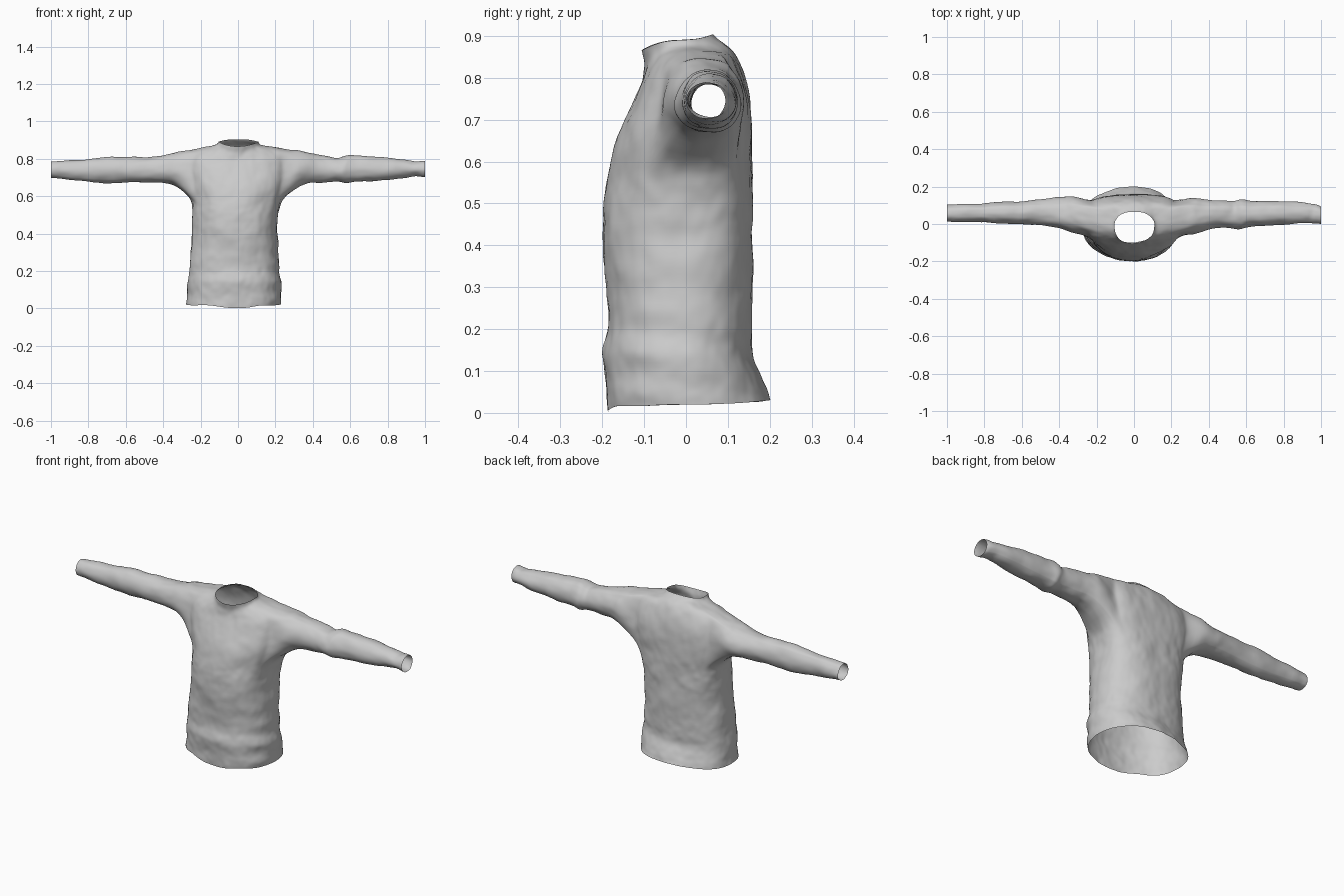
import bpy, bmesh
from math import sin, cos, pi, atan2

if "Cube" in bpy.data.objects:
    bpy.data.objects.remove(bpy.data.objects["Cube"])

N = 48          # columns round the body
STEP = 2        # row subdivision below the armpit

# Body rings: z front, z side, z back, x left, x right, y front, y back, y centre
LOWER = [
    (.008, .020, .030, -.280, .228, -.188, .200, .00),
    (.060, .060, .060, -.274, .232, -.190, .190, .00),
    (.140, .140, .130, -.268, .228, -.202, .158, .00),
    (.200, .200, .190, -.264, .222, -.187, .160, .00),
    (.300, .300, .290, -.254, .217, -.187, .166, .00),
    (.420, .420, .420, -.243, .209, -.201, .169, .01),
    (.510, .510, .510, -.243, .218, -.196, .170, .03),
]
UPPER = [
    (.575, .585, .590, -.250, .240, -.185, .167, .045),   # armpit
    (.630, .660, .660, -.275, .268, -.172, .164, .05),
    (.680, .720, .720, -.285, .280, -.155, .160, .05),
    (.725, .785, .785, -.285, .280, -.135, .148, .05),
    (.770, .848, .845, -.270, .270, -.115, .120, .05),    # shoulder
    (.800, .863, .868, -.190, .190, -.105, .102, .03),
    (.828, .870, .882, -.120, .122, -.098, .086, .00),    # neck base
    (.848, .882, .892, -.106, .110, -.102, .072, -.01),
    (.866, .890, .903, -.102, .108, -.106, .064, -.01),   # collar edge
]
# Sleeve rings: distance from centre, z low, z high, y low, y high
LEFT = [
    (.32, .645, .842, -.055, .153), (.37, .667, .820, -.035, .147),
    (.44, .674, .811, -.022, .141), (.52, .672, .810, -.010, .132),
    (.62, .669, .810, -.002, .124), (.72, .668, .807, .003, .119),
    (.82, .676, .799, .008, .113), (.91, .688, .791, .010, .108),
    (.97, .696, .784, .013, .104), (1.0, .699, .782, .014, .103),
]
RIGHT = [
    (.32, .645, .848, -.062, .150), (.37, .668, .836, -.035, .138),
    (.44, .668, .822, -.020, .126), (.50, .678, .808, -.022, .122),
    (.545, .676, .800, -.034, .123), (.575, .662, .822, -.032, .137),
    (.61, .674, .820, -.022, .124), (.70, .676, .813, -.012, .128),
    (.80, .688, .805, -.004, .127), (.89, .698, .797, .002, .121),
    (.95, .708, .781, .003, .110), (.98, .700, .785, .000, .104),
    (1.0, .700, .787, -.002, .096),
]


def spow(v, p=2 / 2.25):
    return (abs(v) ** p) * (1 if v >= 0 else -1)


def body_ring(bm, key):
    zf, zs, zb, xl, xr, yf, yb, yc = key
    ring = []
    for j in range(N):
        a = 2 * pi * j / N
        c, s = cos(a), sin(a)
        x = spow(c) * (xr if c > 0 else -xl)
        y = yc + spow(s) * (yb - yc if s > 0 else yc - yf)
        z = zs * c * c + (zb if s > 0 else zf) * s * s
        # horizontal folds bunched on the lower right side
        fade = max(0, min(1, (.40 - z) / .15)) * min(1, z / .06)
        fold = .030 * fade * (.12 + .88 * max(0, c) ** 1.5) * sin(2 * pi * z / .11 + 2.2 * s + .6)
        # shallow vertical hollow down the back
        if s > 0 and .15 < z < .8:
            y -= .010 * s ** 6 * sin(pi * (z - .15) / .65)
        # small ripple along the front hem
        if z < .04 and s < 0:
            z += .008 * sin(5 * a) * s * s
        ring.append(bm.verts.new((x * (1 + fold), y * (1 + fold), max(z, 0))))
    return ring


def bridge(bm, a, b):
    n = len(a)
    for i in range(n):
        bm.faces.new((a[i], a[(i + 1) % n], b[(i + 1) % n], b[i]))


def sleeve(bm, hole, keys, side):
    # angles follow the armhole corners, then relax toward even spacing
    ys, zs = [v.co.y for v in hole], [v.co.z for v in hole]
    yc, hy = (min(ys) + max(ys)) / 2, (max(ys) - min(ys)) / 2
    zc, hz = (min(zs) + max(zs)) / 2, (max(zs) - min(zs)) / 2
    angles = [atan2((v.co.z - zc) / hz, (v.co.y - yc) / hy) for v in hole]
    prev = hole
    for i, (d, z0, z1, y0, y1) in enumerate(keys):
        ring = []
        for a in angles:
            x = d + .008 * cos(a * 2 + i * 1.7) * (0 < i < len(keys) - 1)
            ring.append(bm.verts.new((side * x,
                                      (y0 + y1) / 2 + cos(a) * (y1 - y0) / 2,
                                      (z0 + z1) / 2 + sin(a) * (z1 - z0) / 2)))
        bridge(bm, prev, ring)
        prev = ring


bm = bmesh.new()

# Body rows
keys = []
chain = LOWER + UPPER[:1]
for a, b in zip(chain, chain[1:]):
    for k in range(STEP):
        keys.append(tuple(p + (q - p) * k / STEP for p, q in zip(a, b)))
first = len(keys)               # armpit row
last = first + 4                # shoulder row
keys += UPPER
rows = [body_ring(bm, k) for k in keys]

# Body faces, leaving out the two armholes
FRONT, BACK = 4, 5
right_cols = [j % N for j in range(-FRONT, BACK + 1)]
left_cols = [(N // 2 - j) % N for j in range(-FRONT, BACK + 1)]
skip = set(right_cols[:-1]) | set(left_cols[1:])
for r in range(len(rows) - 1):
    for j in range(N):
        if first <= r < last and j in skip:
            continue
        k = (j + 1) % N
        bm.faces.new((rows[r][j], rows[r][k], rows[r + 1][k], rows[r + 1][j]))

# Sleeves grown from the armhole edges
for cols, data, side in ((right_cols, RIGHT, 1), (left_cols, LEFT, -1)):
    hole = [rows[first][c] for c in cols]
    hole += [rows[r][cols[-1]] for r in range(first + 1, last)]
    hole += [rows[last][c] for c in reversed(cols)]
    hole += [rows[r][cols[0]] for r in range(last - 1, first, -1)]
    sleeve(bm, hole, data, side)

bmesh.ops.delete(bm, geom=[v for v in bm.verts if not v.link_faces], context='VERTS')
bmesh.ops.recalc_face_normals(bm, faces=bm.faces)
for f in bm.faces:
    f.smooth = True
mesh = bpy.data.meshes.new("sweater")
bm.to_mesh(mesh)
bm.free()
sweater = bpy.data.objects.new("sweater", mesh)
bpy.context.collection.objects.link(sweater)

# Smooth cloth surface with soft creases
sub = sweater.modifiers.new("smooth", 'SUBSURF')
sub.levels = sub.render_levels = 2
tex = bpy.data.textures.new("cloth_creases", 'CLOUDS')
tex.noise_scale = .12
disp = sweater.modifiers.new("creases", 'DISPLACE')
disp.texture = tex
disp.texture_coords = 'LOCAL'
disp.mid_level = .5
disp.strength = .016
